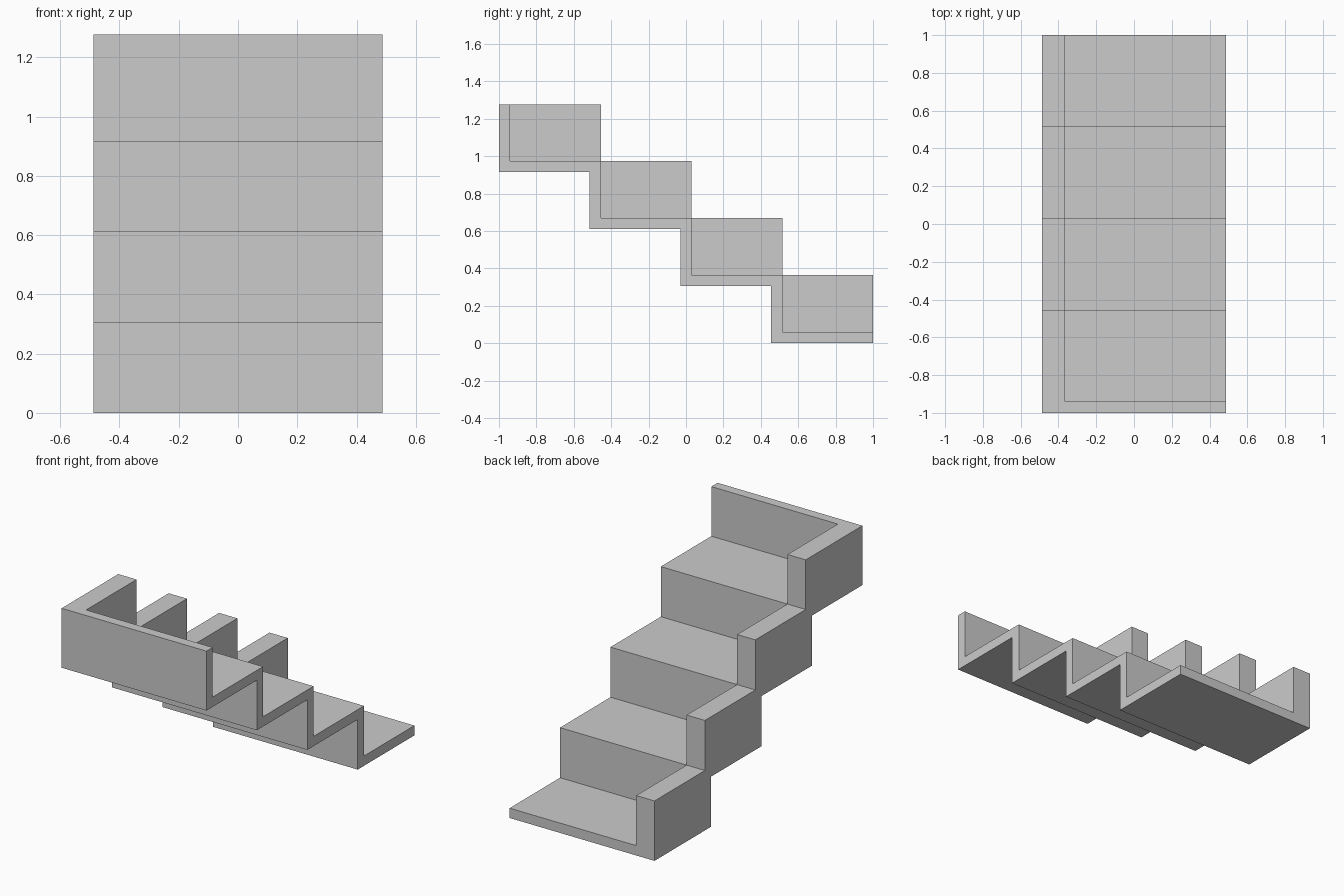
import bpy, bmesh

if "Cube" in bpy.data.objects:
    bpy.data.objects.remove(bpy.data.objects["Cube"])

STEPS, RUN, RISE, T = 4, 0.485, 0.305, 0.06
TOP = 1.277
X_LEFT, X_WALL, X_RIGHT = -0.488, -0.365, 0.488


def extrude_profile(name, profile, x0, x1):
    bm = bmesh.new()
    face = bm.faces.new([bm.verts.new((x0, y, z)) for y, z in profile])
    ext = bmesh.ops.extrude_face_region(bm, geom=[face])
    moved = [v for v in ext["geom"] if isinstance(v, bmesh.types.BMVert)]
    bmesh.ops.translate(bm, verts=moved, vec=(x1 - x0, 0, 0))
    if face.is_valid and len(bm.faces) < len(profile) + 2:
        bm.faces.new([v for v in face.verts])
    bmesh.ops.recalc_face_normals(bm, faces=bm.faces[:])
    mesh = bpy.data.meshes.new(name)
    bm.to_mesh(mesh)
    bm.free()
    obj = bpy.data.objects.new(name, mesh)
    bpy.context.collection.objects.link(obj)
    return obj


# Stepped underside shared by both parts, from the bottom step upward
front = [1.0 - T - (k + 1) * RUN for k in range(STEPS)]
under = [(1.0, 0.0)]
for k, y in enumerate(front):
    z = k * RISE
    under += [(y, z), (y, z + RISE if k < STEPS - 1 else TOP)]

# Treads and risers: thin folded strip
upper = []
for k in reversed(range(STEPS)):
    z = k * RISE + T
    top = TOP if k == STEPS - 1 else z + RISE
    upper += [(front[k] + T, top), (front[k] + T, z)]
upper.append((1.0, T))
extrude_profile("treads_and_risers", under + upper, X_WALL, X_RIGHT)

# Stepped side wall: one block beside each tread
upper = []
for k in reversed(range(STEPS)):
    y = front[k] + T + RUN
    top = TOP if k == STEPS - 1 else (k + 1) * RISE + T
    upper += [(y, top)]
    if k:
        upper.append((y, k * RISE + T))
upper.append((1.0, 0.0))
extrude_profile("side_wall", under + upper[:-1], X_LEFT, X_WALL)
